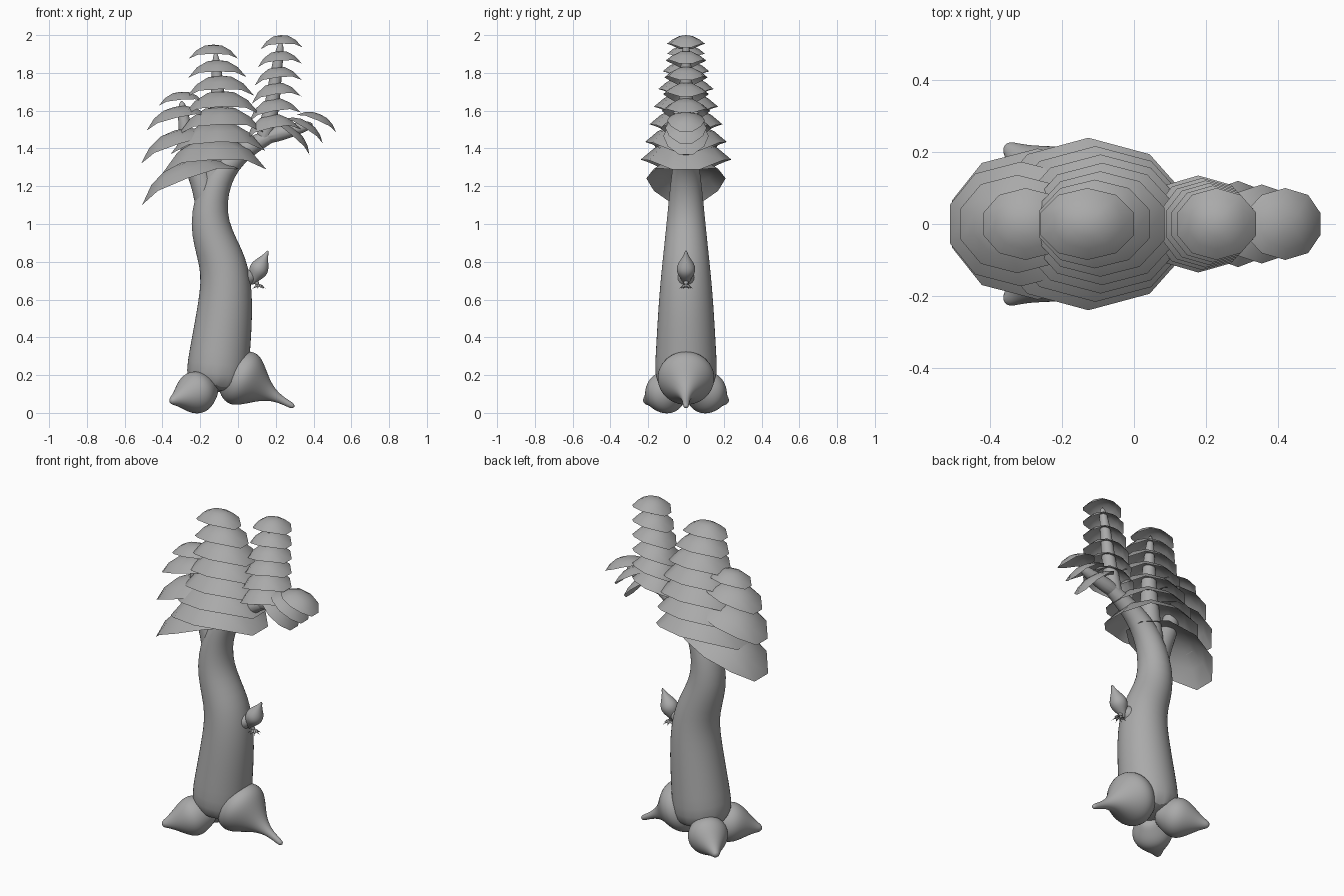
import bpy, bmesh, math
from mathutils import Vector

cube = bpy.data.objects.get("Cube")
if cube:
    bpy.data.objects.remove(cube)

shade = 0.4
grey = bpy.data.materials.new("plain_grey")
grey.use_nodes = True
grey.diffuse_color = (shade, shade, shade, 1)
grey.node_tree.nodes["Principled BSDF"].inputs["Base Color"].default_value = grey.diffuse_color


def finish(name, bm, angle):
    """Turn the bmesh into a smooth-shaded object."""
    bmesh.ops.recalc_face_normals(bm, faces=bm.faces)
    mesh = bpy.data.meshes.new(name)
    bm.to_mesh(mesh)
    bm.free()
    mesh.materials.append(grey)
    obj = bpy.data.objects.new(name, mesh)
    bpy.context.collection.objects.link(obj)
    bpy.ops.object.select_all(action='DESELECT')
    obj.select_set(True)
    bpy.context.view_layer.objects.active = obj
    bpy.ops.object.shade_smooth_by_angle(angle=math.radians(angle))
    return obj


def bridge(bm, lower, upper):
    """Join two rings of equal size with quads."""
    count = len(lower)
    for k in range(count):
        following = (k + 1) % count
        bm.faces.new((lower[k], lower[following], upper[following], upper[k]))


def sweep(name, path, radii, side, sides=12):
    """Sweep round rings along a path lying in the plane perpendicular to side."""
    bm = bmesh.new()
    rings = []
    last = len(path) - 1
    for i, (centre, radius) in enumerate(zip(path, radii)):
        ahead = path[min(i + 1, last)] - path[max(i - 1, 0)]
        across = side.cross(ahead.normalized())
        ring = []
        for k in range(sides):
            a = math.tau * k / sides
            ring.append(bm.verts.new(centre + radius * (across * math.cos(a) + side * math.sin(a))))
        rings.append(ring)
    for lower, upper in zip(rings, rings[1:]):
        bridge(bm, lower, upper)
    bm.faces.new(rings[0])
    bm.faces.new(rings[-1])
    obj = finish(name, bm, 60)
    smooth = obj.modifiers.new("Smooth", 'SUBSURF')
    smooth.levels = smooth.render_levels = 2


def branch(name, start_radius, end_radius, *points):
    """Tapering limb in the xz plane."""
    path = [Vector((x, 0, z)) for x, z in points]
    steps = [(i / (len(path) - 1)) ** 1.3 for i in range(len(path))]
    radii = [start_radius + (end_radius - start_radius) * t for t in steps]
    sweep(name, path, radii, Vector((0, 1, 0)))


def bulb(name, start, tip, radius, peak=0.3, spread=0.35, floor=0, sides=12):
    """Swollen body drawn out to a point at the tip."""
    start, tip = Vector(start), Vector(tip)
    steps = [i / 8 for i in range(9)]
    path = [start.lerp(tip, t) for t in steps]
    radii = [floor + radius * math.exp(-((t - peak) / spread) ** 2) for t in steps]
    side = Vector((0, 0, 1)).cross(tip - start).normalized()
    sweep(name, path, radii, side, sides)


def leaf_cap(name, left, right, height, half_depth, sides=10):
    """Arched leaf shell hanging between two tips in the xz plane."""
    bm = bmesh.new()
    middle, half = (left + right) / 2, (right - left) / 2
    up = Vector((-half.z, 0, half.x)).normalized()
    stretch = 1 / math.cos(math.pi / sides)
    crown = bm.verts.new(middle + up * height)
    inner = None
    for r in (0.35, 0.7, 1):
        ring = []
        for k in range(sides):
            a = math.tau * (k + 0.5) / sides
            c, s = r * math.cos(a) * stretch, r * math.sin(a)
            lift = height * (1 - abs(c) ** 2.5 - 0.7 * s * s)
            depth = Vector((0, half_depth * s, 0))
            ring.append(bm.verts.new(middle + half * c + up * lift + depth))
        if inner:
            bridge(bm, inner, ring)
        else:
            for k in range(sides):
                bm.faces.new((crown, ring[k], ring[(k + 1) % sides]))
        inner = ring
    finish(name, bm, 50)


def leaf_stack(name, count, first, last, bow_x=0, bow_z=0):
    """Blend from the top cap to the bottom one: left tip, right tip, height, half depth."""
    for i in range(count):
        t = i / (count - 1)
        x1, z1, x2, z2, height, half_depth = Vector(first).lerp(Vector(last), t)
        bow = Vector((bow_x, 0, bow_z)) * math.sin(math.pi * t)
        leaf_cap(name, Vector((x1, 0, z1)) + bow, Vector((x2, 0, z2)) + bow, height, half_depth)


# Trunk sweeping into the right-hand bough
branch("trunk", 0.18, 0.03, (-0.12, 0.1), (-0.1, 0.3), (-0.06, 0.6), (-0.07, 0.8), (-0.17, 1),
       (-0.12, 1.25), (0.02, 1.4), (0.25, 1.5))

# Boughs and thin stems carrying the leaf stacks
branch("left_bough", 0.08, 0.02, (-0.14, 1), (-0.17, 1.2), (-0.25, 1.35), (-0.28, 1.5), (-0.3, 1.66))
branch("middle_bough", 0.08, 0.02, (-0.14, 1.1), (-0.12, 1.3), (-0.1, 1.6), (-0.12, 1.93))
branch("right_stem", 0.05, 0.02, (0.12, 1.4), (0.18, 1.6), (0.2, 1.8), (0.23, 2 - 0.03))
branch("outer_stem", 0.05, 0.02, (0.1, 1.45), (0.3, 1.5), (0.4, 1.53))

# Roots: one to the right, a mirrored pair to the left
bulb("right_root", (-0.1, 0, 0.25), (0.3, 0, 0.03), 0.15, spread=0.28, floor=0.016)
for label, sign in (("back", 1), ("front", -1)):
    bulb(label + "_left_root", (-0.13, 0.03 * sign, 0.14), (-0.36, 0.22 * sign, 0.06), 0.12, 0.4, 0.42)

# Side bud on a stub, with a small tuft beneath
branch("bud_stub", 0.09, 0.02, (-0.06, 0.68), (0, 0.7), (0.05, 0.72), (0.1, 0.73))
bulb("bud", (0.07, 0, 0.68), (0.16, 0, 0.86), 0.053, peak=0.45)
branch("tuft_stem", 0.02, 0.01, (0.08, 0.72), (0.11, 0.67))
for i in range(7):
    a = math.tau * i / 7
    tuft = Vector((0.11, 0, 0.68))
    bulb("tuft_leaf", tuft, tuft + Vector((math.cos(a), math.sin(a), -0.6)) * 0.04, 0.008, sides=6)

# Leaf stacks
leaf_stack("middle_leaf", 7, (-0.26, 1.88, 0, 1.88, 0.07, 0.1), (-0.4, 1.28, 0.15, 1.3, 0.17, 0.24), bow_x=0.04)
leaf_stack("left_leaf", 4, (-0.42, 1.63, -0.18, 1.65, 0.06, 0.1), (-0.51, 1.11, 0, 1.3, 0.13, 0.21), -0.04, 0.05)
leaf_stack("right_leaf", 6, (0.12, 1.93, 0.34, 1.94, 0.065, 0.1), (0.04, 1.45, 0.33, 1.51, 0.1, 0.135))
leaf_stack("outer_leaf", 3, (0.31, 1.58, 0.52, 1.49, 0.05, 0.1), (0.18, 1.54, 0.38, 1.37, 0.05, 0.12))
